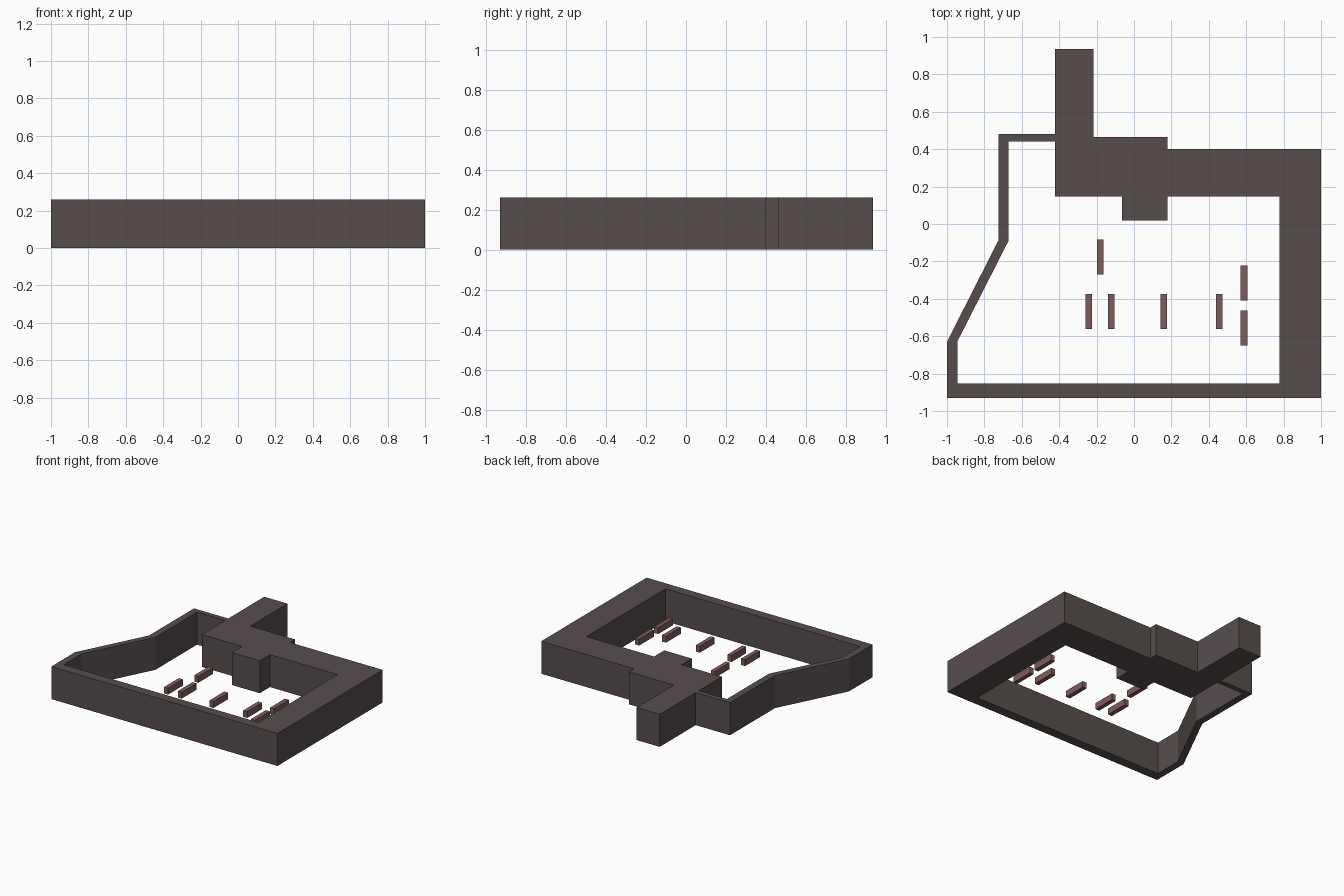
import bpy, bmesh
from mathutils import Vector

if "Cube" in bpy.data.objects:
    bpy.data.objects.remove(bpy.data.objects["Cube"])

HEIGHT = 0.26


def material(name, colour):
    m = bpy.data.materials.new(name)
    m.diffuse_color = (*colour, 1.0)
    m.use_nodes = True
    m.node_tree.nodes["Principled BSDF"].inputs["Base Color"].default_value = m.diffuse_color
    return m


stone = material("dark_stone", (0.095, 0.075, 0.073))
wood = material("red_brown", (0.21, 0.107, 0.107))


def add_object(name, bm, mat):
    bmesh.ops.recalc_face_normals(bm, faces=bm.faces)
    mesh = bpy.data.meshes.new(name)
    bm.to_mesh(mesh)
    bm.free()
    mesh.materials.append(mat)
    obj = bpy.data.objects.new(name, mesh)
    bpy.context.collection.objects.link(obj)
    return obj


def extrude_loops(name, loops, z0, z1, mat):
    """Extrude a flat outline with holes into a solid."""
    bm = bmesh.new()
    edges = []
    for loop in loops:
        vs = [bm.verts.new((x, y, z0)) for x, y in loop]
        edges += [bm.edges.new((vs[i - 1], vs[i])) for i in range(len(vs))]
    bmesh.ops.triangle_fill(bm, edges=edges, use_beauty=True, normal=Vector((0, 0, 1)))
    res = bmesh.ops.extrude_face_region(bm, geom=bm.faces[:], use_keep_orig=True)
    top = [g for g in res["geom"] if isinstance(g, bmesh.types.BMVert)]
    bmesh.ops.translate(bm, verts=top, vec=(0, 0, z1 - z0))
    return add_object(name, bm, mat)


# Building wings and yard wall: outer outline and inner courtyard outline
outer = [(-1, -0.93), (1, -0.93), (1, 0.40), (0.18, 0.40), (0.18, 0.465),
         (-0.217, 0.465), (-0.217, 0.935), (-0.422, 0.935), (-0.422, 0.48),
         (-0.725, 0.48), (-0.725, -0.088), (-1, -0.63)]
inner = [(-0.944, -0.853), (0.778, -0.853), (0.778, 0.147), (0.18, 0.147),
         (0.18, 0.018), (-0.065, 0.018), (-0.065, 0.147), (-0.422, 0.147),
         (-0.422, 0.44), (-0.67, 0.44), (-0.67, -0.088), (-0.944, -0.627)]
extrude_loops("building_and_yard_wall", [outer, inner], 0, HEIGHT, stone)

# Courtyard benches, raised to about mid height
bench_centres = [(-0.18, -0.177), (-0.243, -0.468), (-0.122, -0.468), (0.158, -0.468),
                 (0.457, -0.468), (0.588, -0.316), (0.588, -0.556)]
hw, hl = 0.0175, 0.0935
for i, (cx, cy) in enumerate(bench_centres):
    rect = [(cx - hw, cy - hl), (cx + hw, cy - hl), (cx + hw, cy + hl), (cx - hw, cy + hl)]
    extrude_loops(f"bench_{i + 1}", [rect], 0.102, 0.153, wood)
